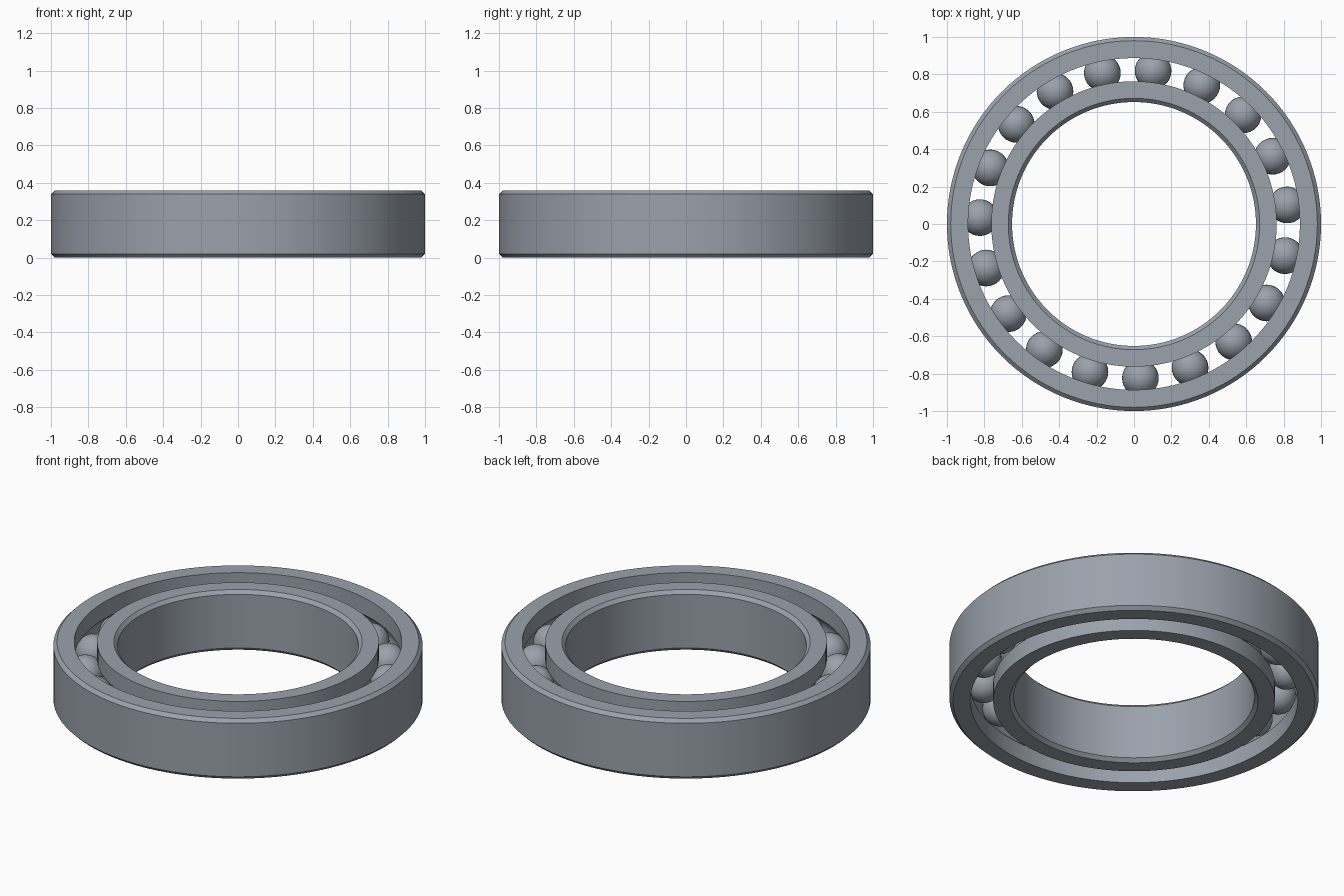
import bpy, bmesh, math
from mathutils import Matrix, Vector

cube = bpy.data.objects.get("Cube")
if cube:
    bpy.data.objects.remove(cube)

HEIGHT, MID = 0.36, 0.18
PITCH, BALL_R, GROOVE_R = 0.825, 0.098, 0.1
BALLS = 19

steel = bpy.data.materials.new("steel grey")
steel.use_nodes = True
colour = (0.32, 0.36, 0.41, 1)
steel.diffuse_color = colour
steel.node_tree.nodes["Principled BSDF"].inputs["Base Color"].default_value = colour


def add_object(name, bm, angle):
    mesh = bpy.data.meshes.new(name)
    bmesh.ops.recalc_face_normals(bm, faces=bm.faces)
    bm.to_mesh(mesh)
    bm.free()
    mesh.materials.append(steel)
    obj = bpy.data.objects.new(name, mesh)
    bpy.context.collection.objects.link(obj)
    bpy.ops.object.select_all(action="DESELECT")
    obj.select_set(True)
    bpy.context.view_layer.objects.active = obj
    bpy.ops.object.shade_smooth_by_angle(angle=math.radians(angle))
    return obj


def ring(name, plain_r, race_r, chamfer=0.02, steps=12, segments=128):
    """Race ring: chamfered plain wall, ball groove on the other wall."""
    side = 1 if race_r > plain_r else -1
    profile = [(plain_r + side * chamfer, 0), (plain_r, chamfer),
               (plain_r, HEIGHT - chamfer), (plain_r + side * chamfer, HEIGHT),
               (race_r, HEIGHT)]
    half = math.acos(abs(PITCH - race_r) / GROOVE_R)
    for i in range(steps + 1):
        a = half * (1 - 2 * i / steps)
        profile.append((PITCH - side * GROOVE_R * math.cos(a),
                        MID + GROOVE_R * math.sin(a)))
    profile.append((race_r, 0))

    bm = bmesh.new()
    loops = []
    for s in range(segments):
        t = math.tau * s / segments
        loops.append([bm.verts.new((r * math.cos(t), r * math.sin(t), z))
                      for r, z in profile])
    n = len(profile)
    for s in range(segments):
        a, b = loops[s], loops[(s + 1) % segments]
        for i in range(n):
            j = (i + 1) % n
            bm.faces.new((a[i], b[i], b[j], a[j]))
    return add_object(name, bm, 30)


# Outer and inner races
ring("outer_ring", 1.0, 0.887)
ring("inner_ring", 0.652, 0.763)

# Rolling balls spaced evenly between the races
bm = bmesh.new()
for k in range(BALLS):
    t = math.pi / 4 + math.tau * k / BALLS
    place = Matrix.Translation(Vector((PITCH * math.cos(t), PITCH * math.sin(t), MID)))
    bmesh.ops.create_uvsphere(bm, u_segments=32, v_segments=16,
                              radius=BALL_R, matrix=place)
add_object("balls", bm, 40)
